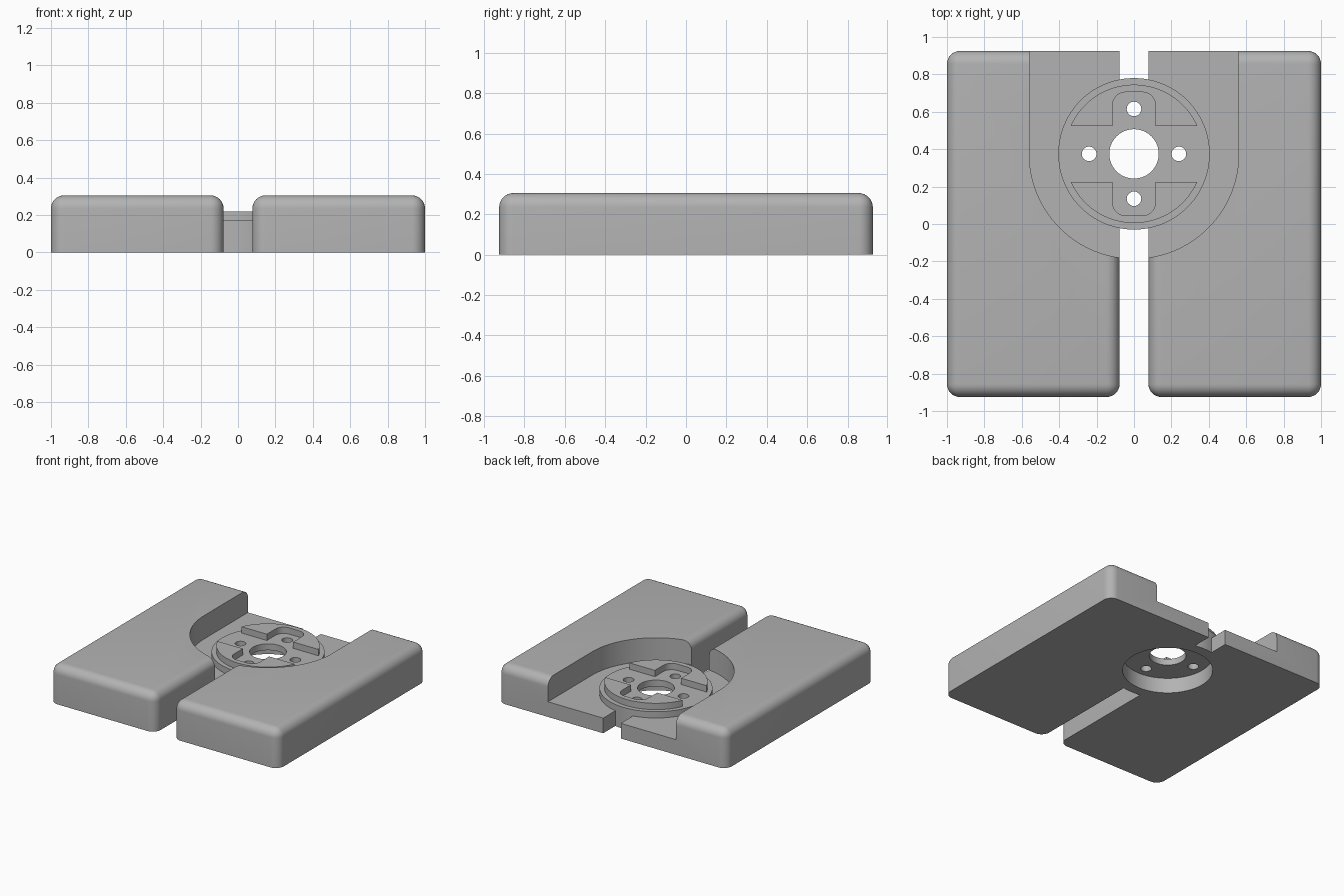
import bpy, bmesh, math
from mathutils import Matrix

cube = bpy.data.objects.get("Cube")
if cube:
    bpy.data.objects.remove(cube, do_unlink=True)

GAP, HALF_Y, HEIGHT, FILLET = 0.077, 0.925, 0.305, 0.07
HUB_Y, FLOOR, DISC_TOP, LUG_TOP = 0.375, 0.12, 0.17, 0.22
POCKET_R, DISC_R, LUG_R = 0.56, 0.405, 0.37

grey = bpy.data.materials.new("plain_grey")
grey.use_nodes = True
colour = (0.45, 0.45, 0.45, 1)
grey.diffuse_color = colour
grey.node_tree.nodes["Principled BSDF"].inputs["Base Color"].default_value = colour


def make_object(name, bm):
    bmesh.ops.recalc_face_normals(bm, faces=bm.faces)
    mesh = bpy.data.meshes.new(name)
    bm.to_mesh(mesh)
    bm.free()
    mesh.materials.append(grey)
    obj = bpy.data.objects.new(name, mesh)
    bpy.context.collection.objects.link(obj)
    return obj


def prism(name, outline, z0, z1):
    """Extrude a flat outline from z0 to z1."""
    bm = bmesh.new()
    face = bm.faces.new([bm.verts.new((x, y, z0)) for x, y in outline])
    top = bmesh.ops.extrude_face_region(bm, geom=[face])["geom"]
    verts = [v for v in top if isinstance(v, bmesh.types.BMVert)]
    bmesh.ops.translate(bm, verts=verts, vec=(0, 0, z1 - z0))
    return make_object(name, bm)


def arc(cx, cy, r, start, end, steps):
    angles = [math.radians(start + (end - start) * i / steps) for i in range(steps + 1)]
    return [(cx + r * math.cos(a), cy + r * math.sin(a)) for a in angles]


def cylinder(name, x, y, r, z0, z1, sides=96):
    return prism(name, arc(x, y, r, 0, 360, sides)[:-1], z0, z1)


def activate(obj):
    bpy.ops.object.select_all(action="DESELECT")
    obj.select_set(True)
    bpy.context.view_layer.objects.active = obj


def cut(obj, cutter):
    cutter.hide_render = True
    mod = obj.modifiers.new("cut", "BOOLEAN")
    mod.operation, mod.solver, mod.object = "DIFFERENCE", "EXACT", cutter
    activate(obj)
    bpy.ops.object.modifier_apply(modifier=mod.name)
    bpy.data.objects.remove(cutter, do_unlink=True)


def smooth(obj):
    activate(obj)
    bpy.ops.object.shade_smooth_by_angle(angle=math.radians(35))


# Rounded blocks, with an open-backed pocket and a bore for the hub
def block(name, side):
    bm = bmesh.new()
    width = 1 - GAP
    centre = Matrix.Translation((side * (GAP + width / 2), 0, HEIGHT / 2))
    bmesh.ops.create_cube(bm, size=1, matrix=centre @ Matrix.Diagonal((width, 2 * HALF_Y, HEIGHT, 1)))

    def rounded(edge):
        mid = (edge.verts[0].co + edge.verts[1].co) / 2
        inner_back = abs(mid.x) < GAP + 0.01 and mid.y > HALF_Y - 0.01
        return mid.z > 0.01 and not inner_back

    bmesh.ops.bevel(bm, geom=[e for e in bm.edges if rounded(e)], offset=FILLET,
                    segments=8, profile=0.5, affect="EDGES")
    obj = make_object(name, bm)
    pocket = arc(0, HUB_Y, POCKET_R, 180, 360, 64) + [(POCKET_R, 1.2), (-POCKET_R, 1.2)]
    cut(obj, prism("pocket_cutter", pocket, FLOOR, 1))
    cut(obj, cylinder("bore_cutter", 0, HUB_Y, DISC_R, -1, 1))
    smooth(obj)


block("left_block", 1)
block("right_block", -1)

# Hub disc, hollow underneath, with a central bore and four screw holes
hub = cylinder("hub_disc", 0, HUB_Y, DISC_R, 0, DISC_TOP)
cut(hub, cylinder("recess_cutter", 0, HUB_Y, 0.323, -1, FLOOR))
cut(hub, cylinder("centre_cutter", 0, HUB_Y, 0.132, -1, 1, 64))
for i in range(4):
    a = i * math.pi / 2
    cut(hub, cylinder("screw_cutter", 0.24 * math.cos(a), HUB_Y + 0.24 * math.sin(a),
                      0.039, -1, 1, 32))
smooth(hub)

# Raised lugs: circle segments with a rounded notch around each screw hole
NOTCH, NOTCH_END, ROUND, CHORD = 0.115, 0.33, 0.07, 0.15
limit = math.degrees(math.asin(CHORD / LUG_R))
profile = arc(0, 0, LUG_R, limit, 180 - limit, 48)
profile += [(-NOTCH, CHORD)]
profile += arc(-NOTCH + ROUND, NOTCH_END - ROUND, ROUND, 180, 90, 8)
profile += arc(NOTCH - ROUND, NOTCH_END - ROUND, ROUND, 90, 0, 8)
profile += [(NOTCH, CHORD)]
for name, side in (("back_lug", 1), ("front_lug", -1)):
    smooth(prism(name, [(x * side, HUB_Y + y * side) for x, y in profile], DISC_TOP, LUG_TOP))
